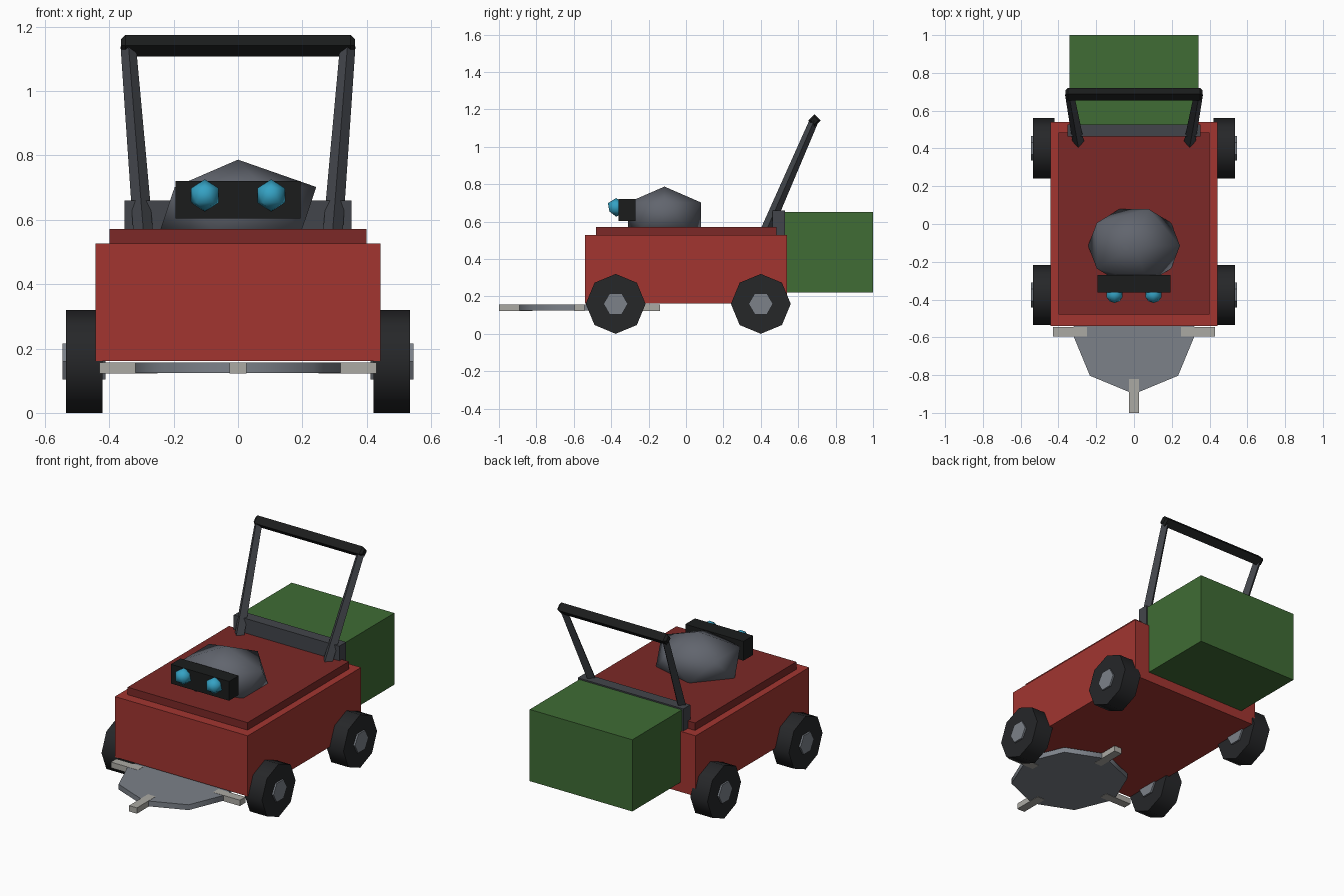
import bpy, bmesh, math
from mathutils import Vector, Matrix

if "Cube" in bpy.data.objects:
    bpy.data.objects.remove(bpy.data.objects["Cube"])

COLOURS = {
    "red": (0.36, 0.036, 0.03), "dark_red": (0.20, 0.022, 0.02),
    "green": (0.05, 0.15, 0.035), "black": (0.011, 0.012, 0.012),
    "rubber": (0.019, 0.02, 0.022), "hub_grey": (0.20, 0.22, 0.25),
    "dome_grey": (0.12, 0.13, 0.155), "frame_grey": (0.055, 0.06, 0.07),
    "disc_grey": (0.20, 0.22, 0.25), "tooth_grey": (0.41, 0.40, 0.37),
    "teal": (0.035, 0.36, 0.55),
}
MATS = {}
for key, rgb in COLOURS.items():
    MATS[key] = bpy.data.materials.new(key)
    MATS[key].diffuse_color = (*rgb, 1)


def finish(name, bm, colour, angle=None):
    bmesh.ops.recalc_face_normals(bm, faces=bm.faces)
    mesh = bpy.data.meshes.new(name)
    bm.to_mesh(mesh)
    bm.free()
    mesh.materials.append(MATS[colour])
    ob = bpy.data.objects.new(name, mesh)
    bpy.context.collection.objects.link(ob)
    if angle:
        bpy.ops.object.select_all(action='DESELECT')
        ob.select_set(True)
        bpy.context.view_layer.objects.active = ob
        bpy.ops.object.shade_smooth_by_angle(angle=math.radians(angle))
    return ob


def box(name, x, y, z, colour):
    """Box from (min, max) pairs."""
    bm = bmesh.new()
    size = [b - a for a, b in (x, y, z)]
    mid = [(a + b) / 2 for a, b in (x, y, z)]
    bmesh.ops.create_cube(bm, size=1, matrix=Matrix.Translation(mid) @ Matrix.Diagonal((*size, 1)))
    return finish(name, bm, colour)


def tube(name, rings, sides, colour, angle=None):
    """Capped solid through (centre, radius) rings lying on a straight axis."""
    bm = bmesh.new()
    axis = (Vector(rings[-1][0]) - Vector(rings[0][0])).normalized()
    ref = Vector((0, 1, 0)) if abs(axis.x) > 0.9 else Vector((1, 0, 0))
    u = (ref - axis * ref.dot(axis)).normalized()
    v = axis.cross(u)
    loops = []
    for c, r in rings:
        loops.append([bm.verts.new(Vector(c) + r * (u * math.cos(a) + v * math.sin(a)))
                      for a in (2 * math.pi * i / sides for i in range(sides))])
    for a, b in zip(loops, loops[1:]):
        for i in range(sides):
            j = (i + 1) % sides
            bm.faces.new((a[i], a[j], b[j], b[i]))
    bm.faces.new(loops[0])
    bm.faces.new(loops[-1])
    return finish(name, bm, colour, angle)


def ico(name, centre, radii, colour, turn=0):
    bm = bmesh.new()
    m = (Matrix.Translation(centre) @ Matrix.Rotation(turn, 4, 'Z')
         @ Matrix.Diagonal((*radii, 1)))
    bmesh.ops.create_icosphere(bm, subdivisions=1, radius=1, matrix=m)
    return finish(name, bm, colour, 180)


# Body, deck, grass box and its mounting plate
box("body", (-0.443, 0.443), (-0.54, 0.54), (0.162, 0.527), "red")
box("deck", (-0.40, 0.40), (-0.48, 0.485), (0.50, 0.572), "dark_red")
box("rear_plate", (-0.352, 0.352), (0.462, 0.528), (0.50, 0.66), "frame_grey")
box("grass_box", (-0.342, 0.342), (0.52, 1.0), (0.22, 0.652), "green")

# Engine dome and sensor bar
ico("engine_dome", (0, -0.115, 0.633), (0.272, 0.23, 0.154), "dome_grey")
box("sensor_bar", (-0.194, 0.194), (-0.362, -0.27), (0.604, 0.72), "black")

for s, side in ((-1, "left"), (1, "right")):
    ico(f"{side}_eye", (s * 0.103, -0.373, 0.676), (0.05,) * 3, "teal", -math.pi / 2)
    # Handle struts
    tube(f"{side}_handle_strut", [((s * 0.293, 0.424, 0.54), 0.031),
                                  ((s * 0.341, 0.685, 1.14), 0.024)], 4, "frame_grey")
    # Wheels with hubs
    for y, end in ((-0.376, "front"), (0.40, "rear")):
        tube(f"{end}_{side}_wheel", [((s * 0.421, y, 0.16), 0.16),
                                     ((s * 0.535, y, 0.16), 0.16)], 8, "rubber", 50)
        tube(f"{end}_{side}_hub", [((s * 0.411, y, 0.16), 0.065),
                                   ((s * 0.545, y, 0.16), 0.065)], 6, "hub_grey", 50)

# Handle grip with chamfered ends
tube("handle_grip", [((-0.363, 0.687, 1.141), 0.02), ((-0.35, 0.687, 1.141), 0.034),
                     ((0.35, 0.687, 1.141), 0.034), ((0.363, 0.687, 1.141), 0.02)], 4, "black")

# Cutting disc with four teeth
DISC_Y = -0.57
tube("blade_disc", [((0, DISC_Y, 0.124), 0.33), ((0, DISC_Y, 0.156), 0.33)], 8, "disc_grey", 50)
for i in range(4):
    tooth = box(f"blade_tooth_{i + 1}", (0.25, 0.43), (-0.026, 0.026), (0.122, 0.157), "tooth_grey")
    tooth.rotation_euler.z = i * math.pi / 2
    tooth.location.y = DISC_Y

for m in bpy.data.materials:
    if m.users and not m.is_grease_pencil:
        m.use_nodes = True
        m.node_tree.nodes["Principled BSDF"].inputs["Base Color"].default_value = m.diffuse_color
